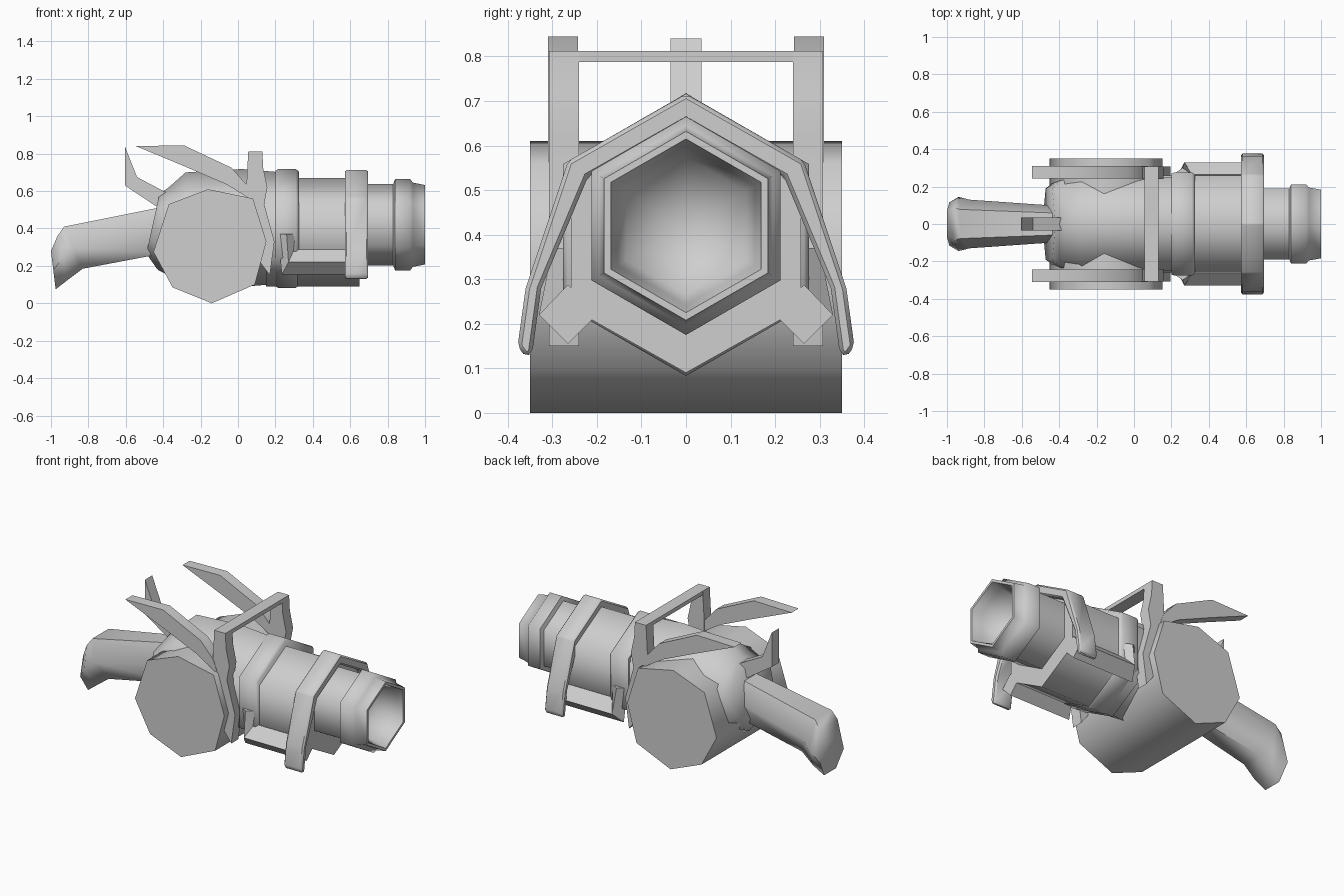
import bpy, bmesh, math

cube = bpy.data.objects.get("Cube")
if cube:
    bpy.data.objects.remove(cube, do_unlink=True)

GREY = bpy.data.materials.new("light grey")
COLOUR = (0.62, 0.62, 0.62, 1)
GREY.use_nodes = True
GREY.diffuse_color = COLOUR
GREY.node_tree.nodes["Principled BSDF"].inputs["Base Color"].default_value = COLOUR


def finish(name, bm, angle=65, bevel=0):
    bmesh.ops.recalc_face_normals(bm, faces=bm.faces)
    me = bpy.data.meshes.new(name)
    bm.to_mesh(me)
    bm.free()
    me.materials.append(GREY)
    ob = bpy.data.objects.new(name, me)
    bpy.context.collection.objects.link(ob)
    if bevel:
        mod = ob.modifiers.new("bevel", 'BEVEL')
        mod.width, mod.segments = bevel, 1
    bpy.ops.object.select_all(action='DESELECT')
    ob.select_set(True)
    bpy.context.view_layer.objects.active = ob
    bpy.ops.object.shade_smooth_by_angle(angle=math.radians(angle))
    return ob


def loft(name, rings, angle=65, bevel=0):
    """Skin matching point rings and cap both ends."""
    bm = bmesh.new()
    rows = [[bm.verts.new(p) for p in ring] for ring in rings]
    n = len(rows[0])
    for a, b in zip(rows, rows[1:]):
        for i in range(n):
            j = (i + 1) % n
            bm.faces.new((a[i], a[j], b[j], b[i]))
    bm.faces.new(rows[0])
    bm.faces.new(rows[-1])
    return finish(name, bm, angle, bevel)


def hexagon(x, cz, rz, hy=None, tilt=0):
    """Hexagon across x with a corner up; tilt leans its top along x."""
    hy = rz * 0.866 if hy is None else hy
    out = []
    for k in range(6):
        a = math.radians(90 + 60 * k)
        s = math.sin(a)
        out.append((x + tilt * s, hy * math.cos(a) / 0.866, cz + rz * s))
    return out


def plate(name, outline, y0, y1, angle=30, bevel=0):
    """Side outline (x, z) given thickness along y."""
    return loft(name, [[(x, y, z) for x, z in outline] for y in (y0, y1)], angle, bevel)


# Octagonal drum lying across the body
drum = [(-.16, .61), (.08, .56), (.152, .33), (.09, .10),
        (-.14, 0), (-.35, .085), (-.452, .275), (-.37, .53)]
plate("drum", drum, -.35, .35, 65)

# Receiver, barrel and band
loft("receiver", [hexagon(-.455, .425, .16, .19, .035),
                  hexagon(-.40, .40, .22, .235, .03),
                  hexagon(-.28, .40, .30, .25),
                  hexagon(.02, .403, .315, .25),
                  hexagon(.20, .403, .30, .25)])
loft("barrel", [hexagon(.15, .38, .29, .258), hexagon(.65, .38, .29, .258)])
loft("barrel_band", [hexagon(.20, .40, .31, .27), hexagon(.215, .40, .317, .276),
                     hexagon(.31, .40, .317, .276), hexagon(.325, .40, .305, .265)])

# Muzzle with collar and hollow mouth
muzzle = [(.60, .218), (.83, .218), (.84, .245), (.92, .245), (.935, .225),
          (1.0, .212), (1.0, .195), (.94, .178), (.84, .155), (.80, .04)]
loft("muzzle", [hexagon(x, .42, r) for x, r in muzzle])

# Arched strap over the barrel end
outer = [(0, .716), (.265, .565), (.36, .28), (.378, .15), (.36, .125)]
inner = [(.345, .135), (.325, .28), (.22, .53), (0, .655)]
half = outer + inner
arch = half + [(-y, z) for y, z in inner[-2::-1]] + [(-y, z) for y, z in outer[:0:-1]]
loft("barrel_strap", [[(x, y, z) for y, z in arch] for x in (.572, .695)], 65, .012)

# Bent stock at the rear: top point, bottom point, half width
stock = []
for tx, tz, bx, bz, w in [(-.38, .52, -.38, .27, .095), (-.93, .41, -.83, .185, .13),
                          (-.965, .36, -.91, .125, .145), (-1.0, .28, -.975, .075, .115)]:
    ring = []
    for f, s in [(0, .6), (.5, 1), (1, .5), (1, -.5), (.5, -1), (0, -.6)]:
        ring.append((tx + (bx - tx) * f, w * s, tz + (bz - tz) * f))
    stock.append(ring)
loft("stock", stock)

# Rear centre fin
plate("rear_fin", [(-.605, .84), (-.54, .675), (-.38, .59), (-.36, .50),
                   (-.44, .52), (-.605, .63)], -.035, .035)

# Paired side parts
post = [(.055, .812), (.13, .812), (.135, .72), (.157, .62), (.14, .53), (.195, .33),
        (.17, .15), (.11, .23), (.09, .40), (.045, .58), (.045, .63)]
fin = [(-.545, .84), (-.29, .845), (-.035, .725), (.05, .63), (.08, .55), (.045, .57),
       (-.06, .635), (-.28, .73)]
for side, s in (("left", 1), ("right", -1)):
    plate(side + "_post", post, s * .24, s * .308)
    plate(side + "_fin", fin, s * .242, s * .31)
    # Diamond section rail that bends up at its rear
    rail = [[(.31, .265, .37), (.26, .30, .37), (.21, .265, .37), (.26, .23, .37)],
            [(.30, .265, .288), (.27, .33, .22), (.235, .265, .155), (.27, .2, .22)],
            [(.65, .265, .288), (.65, .33, .22), (.65, .265, .155), (.65, .2, .22)]]
    loft(side + "_rail", [[(x, s * y, z) for x, y, z in r] for r in rail], 50)

# Crossbar joining the posts
plate("crossbar", [(.055, .812), (.13, .812), (.13, .788), (.055, .788)], -.308, .308)
